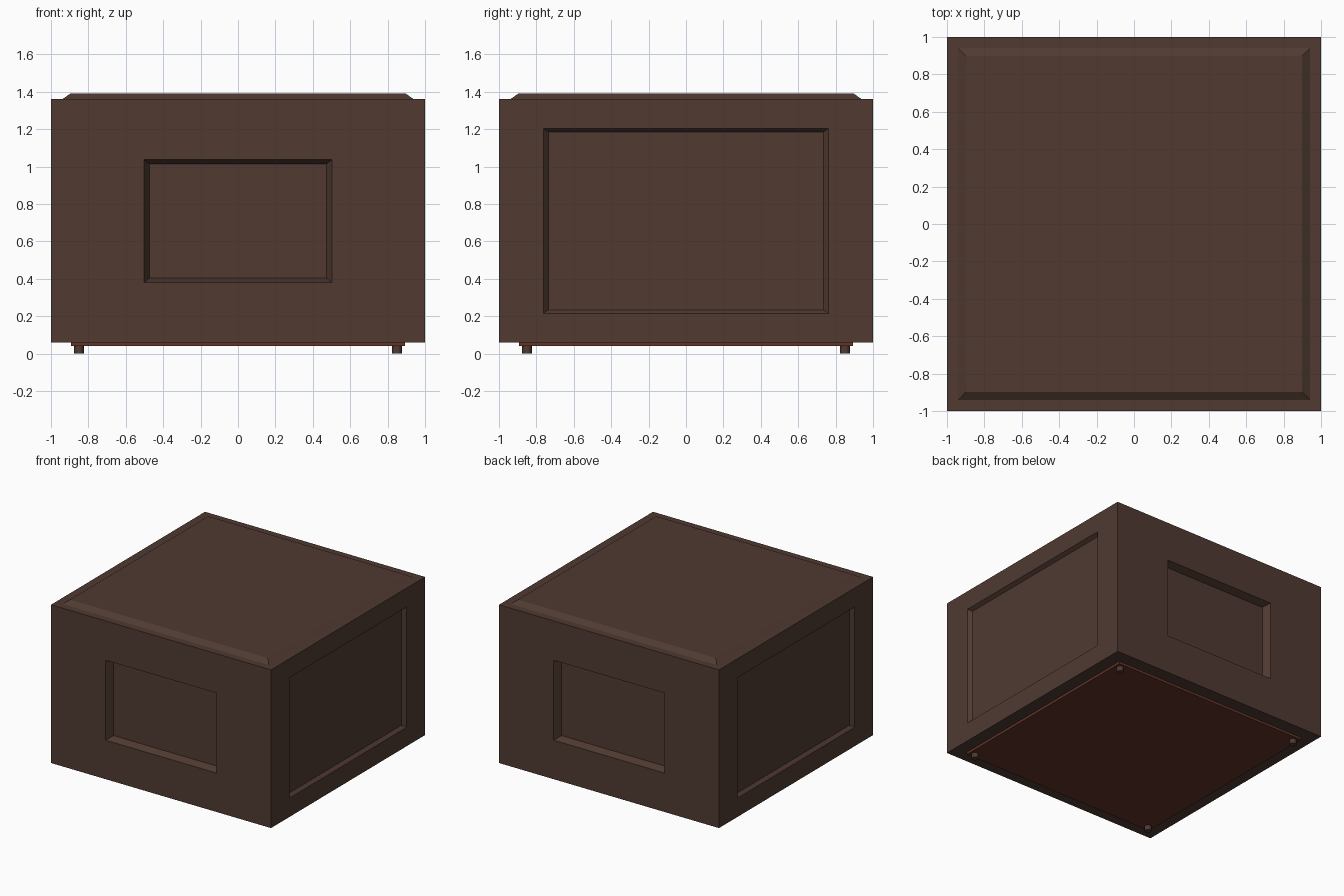
import bpy, bmesh
from mathutils import Vector

if "Cube" in bpy.data.objects:
    bpy.data.objects.remove(bpy.data.objects["Cube"])


def make_material(name, rgb):
    mat = bpy.data.materials.new(name)
    mat.use_nodes = True
    mat.diffuse_color = (*rgb, 1)
    mat.node_tree.nodes["Principled BSDF"].inputs["Base Color"].default_value = (*rgb, 1)
    return mat


wood = make_material("dark brown wood", (0.080, 0.042, 0.031))
red = make_material("dark red board", (0.126, 0.034, 0.021))


def finish(name, bm, mat):
    mesh = bpy.data.meshes.new(name)
    bm.to_mesh(mesh)
    bm.free()
    mesh.materials.append(mat)
    obj = bpy.data.objects.new(name, mesh)
    bpy.context.collection.objects.link(obj)
    return obj


def box(half, low, high):
    bm = bmesh.new()
    bmesh.ops.create_cube(bm, size=2)
    for v in bm.verts:
        v.co = (v.co.x * half, v.co.y * half, high if v.co.z > 0 else low)
    return bm


def nested_inset(bm, face, steps):
    """Inset a face repeatedly; each step gives the new face's low and high corner."""
    for low, high in steps:
        bmesh.ops.inset_individual(bm, faces=[face], thickness=0.01)
        centre = face.calc_center_median()
        for v in face.verts:
            v.co = Vector([high[i] if v.co[i] > centre[i] else low[i] for i in range(3)])


# Cabinet body: raised bevelled top and a sunken panel on each side
bm = box(1, 0.06, 1.36)
for face in list(bm.faces):
    n = face.normal.copy()
    if n.z > 0.5:
        steps = [((-s, -s, z), (s, s, z)) for s, z in ((0.94, 1.36), (0.897, 1.39))]
    elif abs(n.y) > 0.5:
        steps = [((-w, n.y * d, b), (w, n.y * d, t))
                 for w, d, b, t in ((0.503, 1, 0.38, 1.037), (0.473, 0.94, 0.403, 1.014))]
    elif abs(n.x) > 0.5:
        steps = [((n.x * d, -w, b), (n.x * d, w, t))
                 for w, d, b, t in ((0.762, 1, 0.215, 1.204), (0.736, 0.97, 0.234, 1.186))]
    else:
        continue
    nested_inset(bm, face, steps)
finish("cabinet_body", bm, wood)

# Board under the cabinet
finish("base_board", box(0.893, 0.04, 0.06), red)

# Four short round feet
for side, x in (("right", -0.85), ("left", 0.85)):
    for end, y in (("front", -0.85), ("back", 0.85)):
        bpy.ops.mesh.primitive_cylinder_add(vertices=16, radius=0.026, depth=0.045,
                                            location=(x, y, 0.0225))
        foot = bpy.context.object
        foot.name = f"{end}_{side}_foot"
        foot.data.materials.append(wood)
        bpy.ops.object.shade_smooth_by_angle()
